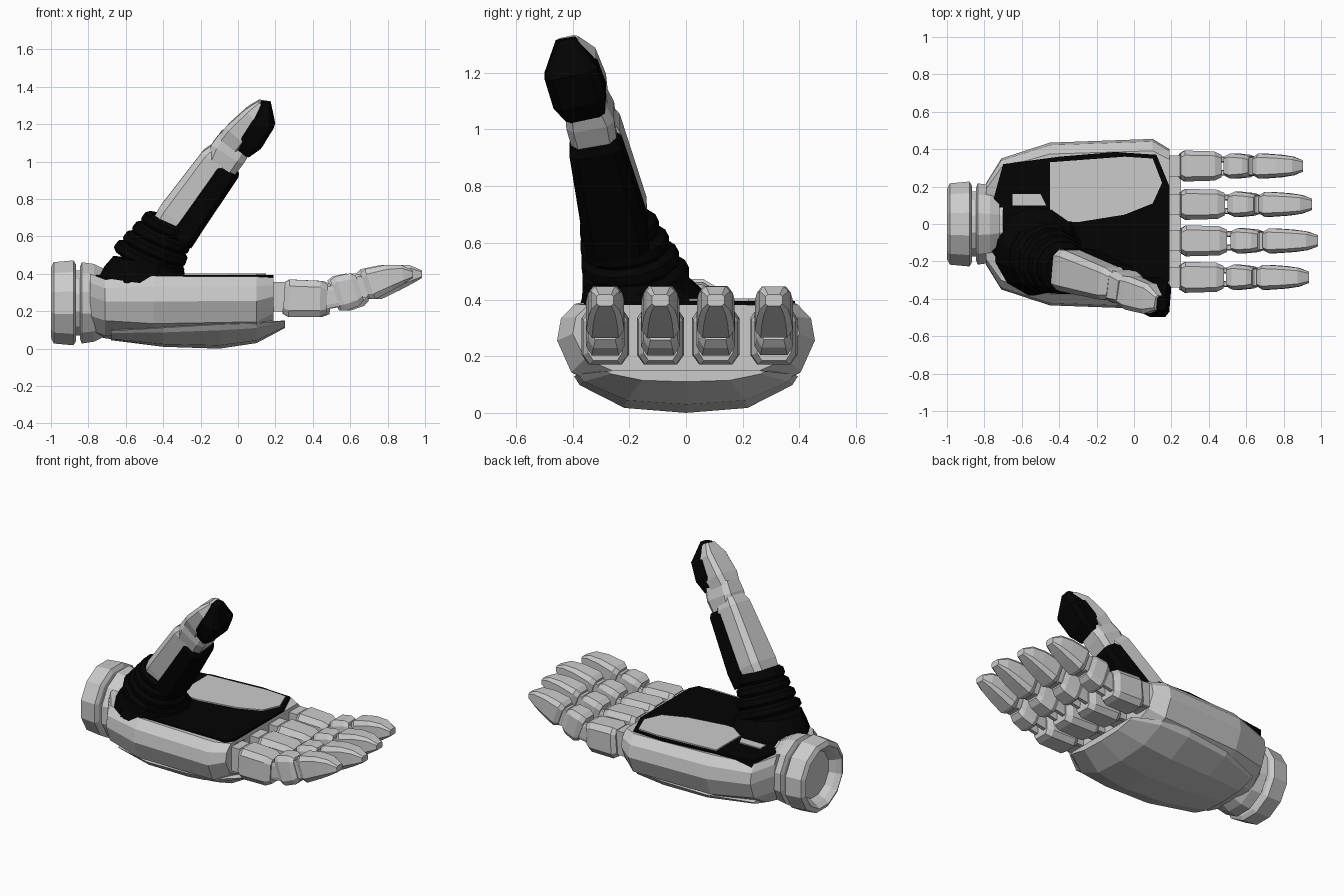
import bpy, bmesh, math
from mathutils import Vector

if "Cube" in bpy.data.objects:
    bpy.data.objects.remove(bpy.data.objects["Cube"])

black = bpy.data.materials.new("black_rubber")
black.diffuse_color = (0.001, 0.001, 0.001, 1)
black.use_nodes = True
black.node_tree.nodes["Principled BSDF"].inputs["Base Color"].default_value = black.diffuse_color

OCT = [(1, .65), (.7, 1), (-.7, 1), (-1, .65), (-1, -.65), (-.7, -1), (.7, -1), (1, -.65)]
PALM = [(1, .25), (.97, .7), (.86, 1), (-.86, 1), (-.97, .7), (-1, .25),
        (-.89, -.4), (-.5, -.9), (0, -1), (.5, -.9), (.89, -.4)]
PLATE = [(1, .85), (.9, 1), (-.9, 1), (-1, .85), (-.95, .4), (-.55, -.75), (0, -1), (.55, -.75), (.95, .4)]


def ngon(n):
    return [(math.cos((i + .5) * math.tau / n), math.sin((i + .5) * math.tau / n)) for i in range(n)]


def finish(name, bm, mat):
    bmesh.ops.recalc_face_normals(bm, faces=bm.faces)
    me = bpy.data.meshes.new(name)
    bm.to_mesh(me)
    bm.free()
    ob = bpy.data.objects.new(name, me)
    bpy.context.collection.objects.link(ob)
    if mat:
        me.materials.append(mat)
    return ob


def loft(name, stations, section, mat=None, axis=None):
    """stations: (x, y, z, half width, half height); width runs along y"""
    bm = bmesh.new()
    pts = [Vector(s[:3]) for s in stations]
    rings = []
    for i, s in enumerate(stations):
        d = Vector(axis) if axis else pts[min(i + 1, len(pts) - 1)] - pts[max(i - 1, 0)]
        d.normalize()
        side = Vector((0, 1, 0))
        side = (side - d * side.dot(d)).normalized()
        up = d.cross(side)
        rings.append([bm.verts.new(pts[i] + side * u * s[3] + up * v * s[4]) for u, v in section])
    n = len(section)
    for a, b in zip(rings, rings[1:]):
        for k in range(n):
            bm.faces.new((a[k], a[(k + 1) % n], b[(k + 1) % n], b[k]))
    bm.faces.new(rings[0])
    bm.faces.new(rings[-1])
    return finish(name, bm, mat)


def slab(name, outline, z0, z1, mat=None):
    bm = bmesh.new()
    f = bm.faces.new([bm.verts.new((x, y, z0)) for x, y in outline])
    top = bmesh.ops.extrude_face_region(bm, geom=[f])
    bmesh.ops.translate(bm, vec=(0, 0, z1 - z0),
                        verts=[v for v in top["geom"] if isinstance(v, bmesh.types.BMVert)])
    return finish(name, bm, mat)


def barrel(name, x, y, z, r, half):
    """short hinge cylinder lying along y"""
    bm = bmesh.new()
    ends = [[bm.verts.new((x + r * a, y + s * half, z + r * b)) for a, b in ngon(8)] for s in (-1, 1)]
    for k in range(8):
        bm.faces.new((ends[0][k], ends[0][(k + 1) % 8], ends[1][(k + 1) % 8], ends[1][k]))
    for e in ends:
        bm.faces.new(e)
    return finish(name, bm, None)


def profile(rows):
    """(x, half width, z bottom, z top) -> loft stations"""
    return [(x, 0, (b + t) / 2, w, (t - b) / 2) for x, w, b, t in rows]


# wrist cuff (open end), core and collar
X = (1, 0, 0)
cuff = [(-.93, .15), (-.97, .17), (-1, .195), (-.985, .225), (-.88, .235), (-.865, .21)]
loft("wrist_cuff", [(x, 0, .245, r, r) for x, r in cuff], ngon(12), axis=X)
loft("wrist_core", [(-.9, 0, .245, .18, .18), (-.7, 0, .245, .18, .18)], ngon(12), axis=X)
loft("wrist_collar", [(x, 0, .245, r, r) for x, r in [(-.845, .2), (-.835, .225), (-.77, .215), (-.72, .19)]],
     ngon(12), axis=X)

# palm body and armour plate on the back of the hand
loft("palm_body", profile([(-.79, .22, .08, .40), (-.71, .35, .055, .37), (-.45, .435, .025, .388),
                           (.1, .455, .04, .385), (.19, .40, .11, .38)]), PALM, axis=X)
loft("back_plate", profile([(-.68, .27, .045, .1), (-.4, .37, .01, .12), (-.1, .395, 0, .14),
                            (.1, .38, .03, .145), (.25, .28, .11, .15)]), PLATE, axis=X)

# palm pads
slab("palm_pad", [(-.76, .1), (-.7, .32), (-.4, .36), (-.1, .385), (.12, .37), (.19, .2), (.19, -.3),
                  (.16, -.36), (-.6, -.36), (-.76, -.15)], .35, .395, black)
slab("palm_panel", [(-.45, .33), (-.05, .36), (.1, .35), (.15, .22), (.1, .11), (-.05, .05),
                    (-.3, .01), (-.45, .02)], .38, .403)
slab("small_palm_panel", [(-.65, .1), (-.47, .1), (-.5, .16), (-.65, .16)], .38, .402)

# fingers: (y, length scale)
SEGMENTS = {
    "knuckle_link": [(.1, .275, .045, .075), (.29, .272, .045, .075)],
    "lower_segment": [(.25, .272, .065, .085), (.28, .27, .083, .1), (.46, .266, .078, .096), (.5, .264, .06, .08)],
    "middle_segment": [(.55, .285, .055, .085), (.58, .295, .068, .096), (.66, .316, .06, .09), (.69, .325, .05, .07)],
    "fingertip": [(.72, .335, .052, .072), (.75, .345, .067, .085), (.86, .38, .06, .07),
                  (.94, .397, .05, .05), (1.0, .398, .03, .02)],
}
for i, (y, s) in enumerate([(.31, .88), (.105, .94), (-.09, .98), (-.285, .92)]):
    fx = lambda x: .2 + (x - .2) * s
    for part, rows in SEGMENTS.items():
        loft(f"finger_{i + 1}_{part}", [(fx(x), y, z, w, h) for x, z, w, h in rows], OCT)
    # twin links between lower and middle segments
    for side in (-1, 1):
        loft(f"finger_{i + 1}_hinge_link", [(fx(.47), y + side * .036, .264, .016, .055),
                                           (fx(.58), y + side * .036, .288, .016, .06)], OCT)
    barrel(f"finger_{i + 1}_knuckle", fx(.215), y, .278, .085, .055)
    barrel(f"finger_{i + 1}_tip_hinge", fx(.705), y, .33, .06, .045)

# thumb base: soft mound and stacked bellows
loft("thumb_mound", [(-.5, -.14, .36, .25, .25), (-.5, -.15, .41, .225, .225), (-.48, -.18, .47, .19, .195)],
     ngon(12), black, axis=(.12, -.05, 1))
path = [Vector((-.49, -.17, .45)), Vector((-.36, -.245, .68))]
COUNT = 4
for k in range(COUNT):
    a = path[0].lerp(path[1], k / COUNT)
    b = path[0].lerp(path[1], (k + 1.05) / COUNT)
    w, h = .195 - .017 * k, .205 - .018 * k
    loft(f"thumb_bellows_{k + 1}",
         [(*a, w * .88, h * .88), (*a.lerp(b, .3), w, h), (*a.lerp(b, .75), w * .97, h * .97), (*b, w * .84, h * .84)],
         ngon(12), black, axis=(.4, -.14, .9))

# thumb shaft: grey outer shell, black inner pad
loft("thumb_shell", [(-.38, -.24, .64, .105, .09), (-.33, -.25, .71, .112, .1),
                     (-.12, -.32, 1.01, .088, .083), (-.09, -.33, 1.05, .07, .065)], OCT)
loft("thumb_pad", [(-.31, -.24, .59, .11, .08), (-.26, -.25, .66, .116, .075),
                   (-.06, -.32, .945, .093, .068), (-.045, -.325, .965, .08, .055)], OCT, black)

# thumb joint and tip
loft("thumb_joint", [(-.1, -.32, .96, .08, .085), (-.05, -.338, 1.05, .086, .1), (-.01, -.355, 1.11, .072, .095)], OCT)
loft("thumb_tip_shell", [(-.04, -.352, 1.1, .078, .072), (.0, -.37, 1.15, .09, .072),
                         (.09, -.4, 1.25, .082, .058), (.135, -.42, 1.31, .04, .03)], OCT)
loft("thumb_tip_pad", [(.03, -.355, 1.06, .072, .045), (.075, -.375, 1.12, .096, .068),
                       (.135, -.405, 1.21, .096, .063), (.15, -.425, 1.32, .035, .025)], OCT, black)
